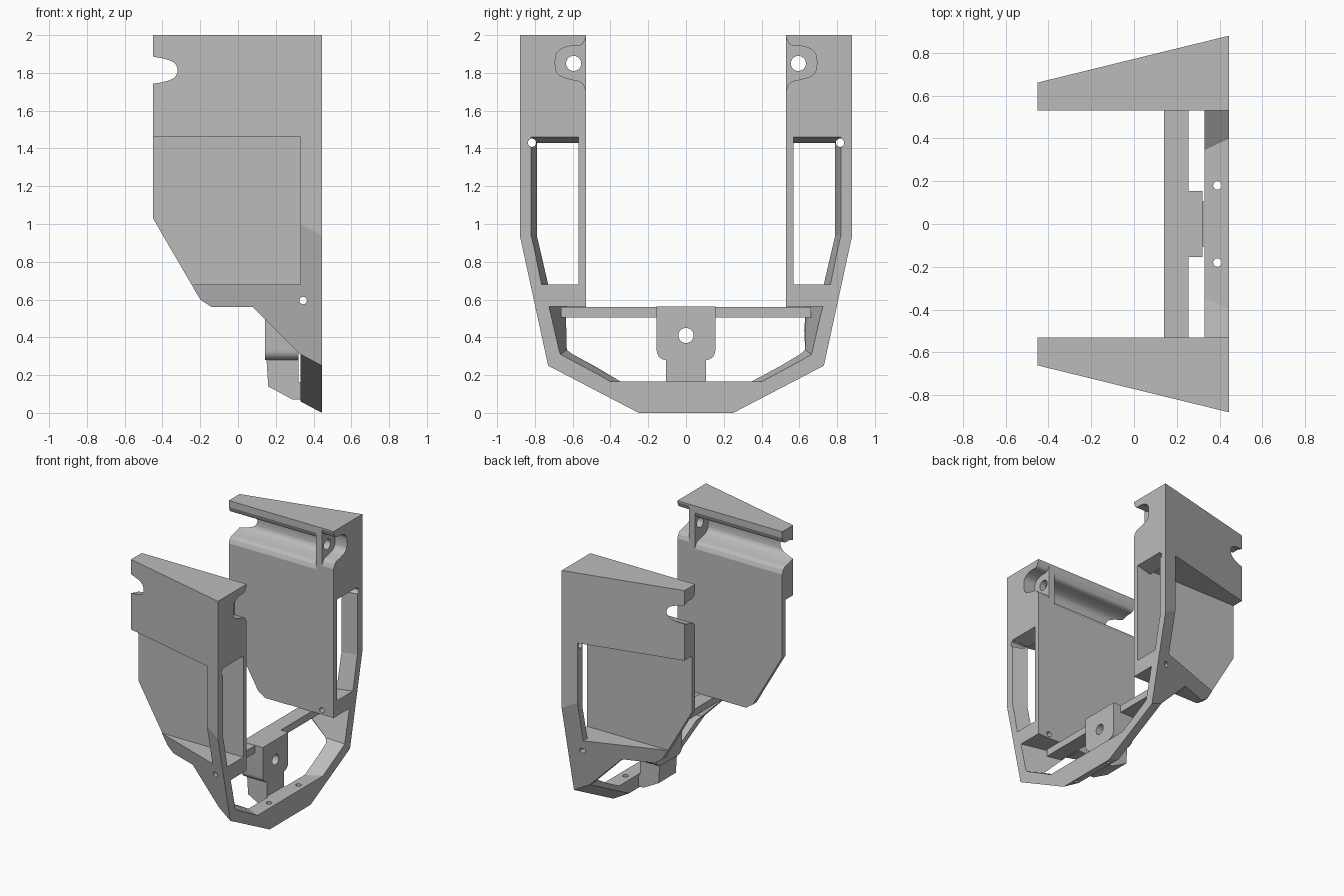
import bpy, bmesh, math
from mathutils import Matrix, Vector

if "Cube" in bpy.data.objects:
    bpy.data.objects.remove(bpy.data.objects["Cube"])

grey = bpy.data.materials.new("plain grey")
grey.use_nodes = True
colour = (0.5, 0.5, 0.5, 1)
grey.diffuse_color = colour
grey.node_tree.nodes["Principled BSDF"].inputs["Base Color"].default_value = colour

X = 0.445           # open end of the frame
SHEAR_Y, SHEAR_Z = 0.245, 0.53


def make(name, bm):
    bmesh.ops.recalc_face_normals(bm, faces=bm.faces)
    mesh = bpy.data.meshes.new(name)
    bm.to_mesh(mesh)
    bm.free()
    mesh.materials.append(grey)
    ob = bpy.data.objects.new(name, mesh)
    bpy.context.collection.objects.link(ob)
    return ob


def loft(name, a, b):
    """Solid between two matching loops of 3D points."""
    bm = bmesh.new()
    va, vb = [bm.verts.new(p) for p in a], [bm.verts.new(p) for p in b]
    bm.faces.new(va)
    bm.faces.new(vb[::-1])
    n = len(a)
    for i in range(n):
        j = (i + 1) % n
        bm.faces.new((va[i], vb[i], vb[j], va[j]))
    return make(name, bm)


def prism_x(name, pts, x0, x1):
    return loft(name, [(x0, y, z) for y, z in pts], [(x1, y, z) for y, z in pts])


def prism_y(name, pts, y0, y1):
    return loft(name, [(x, y0, z) for x, z in pts], [(x, y1, z) for x, z in pts])


def box(name, x0, x1, y0, y1, z0, z1):
    return prism_x(name, [(y0, z0), (y1, z0), (y1, z1), (y0, z1)], x0, x1)


def rod(name, centre, radius, length, axis):
    bm = bmesh.new()
    rot = Vector((0, 0, 1)).rotation_difference(Vector(axis)).to_matrix().to_4x4()
    bmesh.ops.create_cone(bm, cap_ends=True, segments=32, radius1=radius, radius2=radius,
                          depth=length, matrix=Matrix.Translation(centre) @ rot)
    return make(name, bm)


def taper(name, front, back, x0, x1):
    """Solid whose section passes through front at X and back at x=0.33, run from x0 to x1."""
    def at(x):
        t = (X - x) / (X - 0.33)
        return [(x, p[0] + (q[0] - p[0]) * t, p[1] + (q[1] - p[1]) * t)
                for p, q in zip(front, back)]
    return loft(name, at(x0), at(x1))


def boolean(ob, other, op="DIFFERENCE"):
    other.hide_render = True
    mod = ob.modifiers.new("cut", "BOOLEAN")
    mod.operation, mod.solver, mod.object = op, "EXACT", other
    bpy.context.view_layer.objects.active = ob
    bpy.ops.object.modifier_apply(modifier=mod.name)
    bpy.data.objects.remove(other)


def both(pts):
    """Mirror a half section across y = 0."""
    return pts + [(-y, z) for y, z in reversed(pts)]


def flip(pts, s):
    return [(s * y, z) for y, z in pts]


def round_open(pts, times):
    """Corner-cutting on an open path, ends kept."""
    for _ in range(times):
        out = [pts[0]]
        for (a, b), (c, d) in zip(pts, pts[1:]):
            out += [(a * .75 + c * .25, b * .75 + d * .25), (a * .25 + c * .75, b * .25 + d * .75)]
        pts = out + [pts[-1]]
    return pts


# Drafted outer shell
outline = both([(0.88, 2), (0.88, 0.94), (0.73, 0.25), (0.25, 0)])
run = 0.895
rear = [(math.copysign(abs(y) - SHEAR_Y * run, y), z if z == 2 else z + SHEAR_Z * run)
        for y, z in outline]
frame = loft("frame", [(X, y, z) for y, z in outline], [(X - run, y, z) for y, z in rear])

# Side silhouette
side = [(-0.6, 2.1), (-0.6, 1.288), (-0.2, 0.6), (-0.14, 0.56), (0.08, 0.56), (0.33, 0.31),
        (0.33, -0.1), (0.6, -0.1), (0.6, 2.1)]
boolean(frame, prism_y("silhouette", side, -1, 1), "INTERSECT")

# Gap between the two walls, and the opening of the lower ring
boolean(frame, box("gap", -1, 1, -0.53, 0.53, 0.45, 2.2))
boolean(frame, taper("ring_opening",
                     both([(0.725, 0.562), (0.665, 0.31), (0.40, 0.165)]),
                     both([(0.697, 0.562), (0.637, 0.33), (0.345, 0.165)]), 0.5, 0.06))

groove = round_open([(0.53, 1.99), (0.55, 1.94), (0.62, 1.945), (0.685, 1.915), (0.695, 1.855),
                     (0.685, 1.79), (0.61, 1.765), (0.55, 1.755), (0.53, 1.71)], 2)
groove = [(0.48, 1.99)] + groove + [(0.48, 1.71)]
low_groove = [(y, z - 0.04) for y, z in groove]

for s in (1, -1):
    # Outer side pocket and the end window that opens into it
    ys = sorted((0.57 * s, 1.1 * s))
    boolean(frame, box("pocket", -1, 0.33, ys[0], ys[1], 0.68, 1.46))
    boolean(frame, taper("window",
                         flip([(0.57, 1.46), (0.82, 1.46), (0.82, 0.94), (0.765, 0.68), (0.57, 0.68)], s),
                         flip([(0.57, 1.43), (0.79, 1.43), (0.79, 0.94), (0.73, 0.68), (0.57, 0.68)], s),
                         0.5, 0.32))
    # Long groove with a drilled end plate left standing
    boolean(frame, prism_x("groove", flip(low_groove, s), -0.6, 0.295))
    boolean(frame, prism_x("recess", flip(groove, s), 0.345, 0.6))
    boolean(frame, rod("plate_hole", (0.32, 0.595 * s, 1.85), 0.04, 0.2, (1, 0, 0)))
    # Screw holes
    boolean(frame, rod("corner_hole", (0.4, 0.815 * s, 1.43), 0.022, 0.3, (1, 0, 0)))
    boolean(frame, rod("side_hole", (0.345, 0.75 * s, 0.595), 0.02, 0.6, (0, 1, 0)))
    boolean(frame, rod("ring_hole", (0.39, 0.18 * s, 0.1), 0.02, 0.4, (0, 0, 1)))

# Cross bar
bar = box("cross_bar", 0.14, 0.255, -0.662, 0.662, 0.505, 0.56)

# Hanging bracket with rounded lower corners
corner = [(0.155 - 0.05 * (1 - math.cos(a)), 0.33 - 0.05 * math.sin(a))
          for a in [i * math.pi / 12 for i in range(7)]]
bracket = prism_x("bracket", both([(0.155, 0.562)] + corner), 0.142, 0.32)
boolean(bracket, rod("bracket_hole", (0.25, 0, 0.41), 0.04, 0.6, (1, 0, 0)))

# Stem from bracket to ring
stem = prism_y("bracket_stem", [(0.15, 0.3), (0.16, 0.14), (0.29, 0.07), (0.335, 0.07),
                                (0.335, 0.16), (0.32, 0.165), (0.32, 0.3)], -0.105, 0.105)

# Smooth the rounded parts, keep flat facets crisp
for ob, angle in ((frame, 11.5), (bracket, 20)):
    bpy.ops.object.select_all(action="DESELECT")
    ob.select_set(True)
    bpy.context.view_layer.objects.active = ob
    bpy.ops.object.shade_smooth_by_angle(angle=math.radians(angle))
